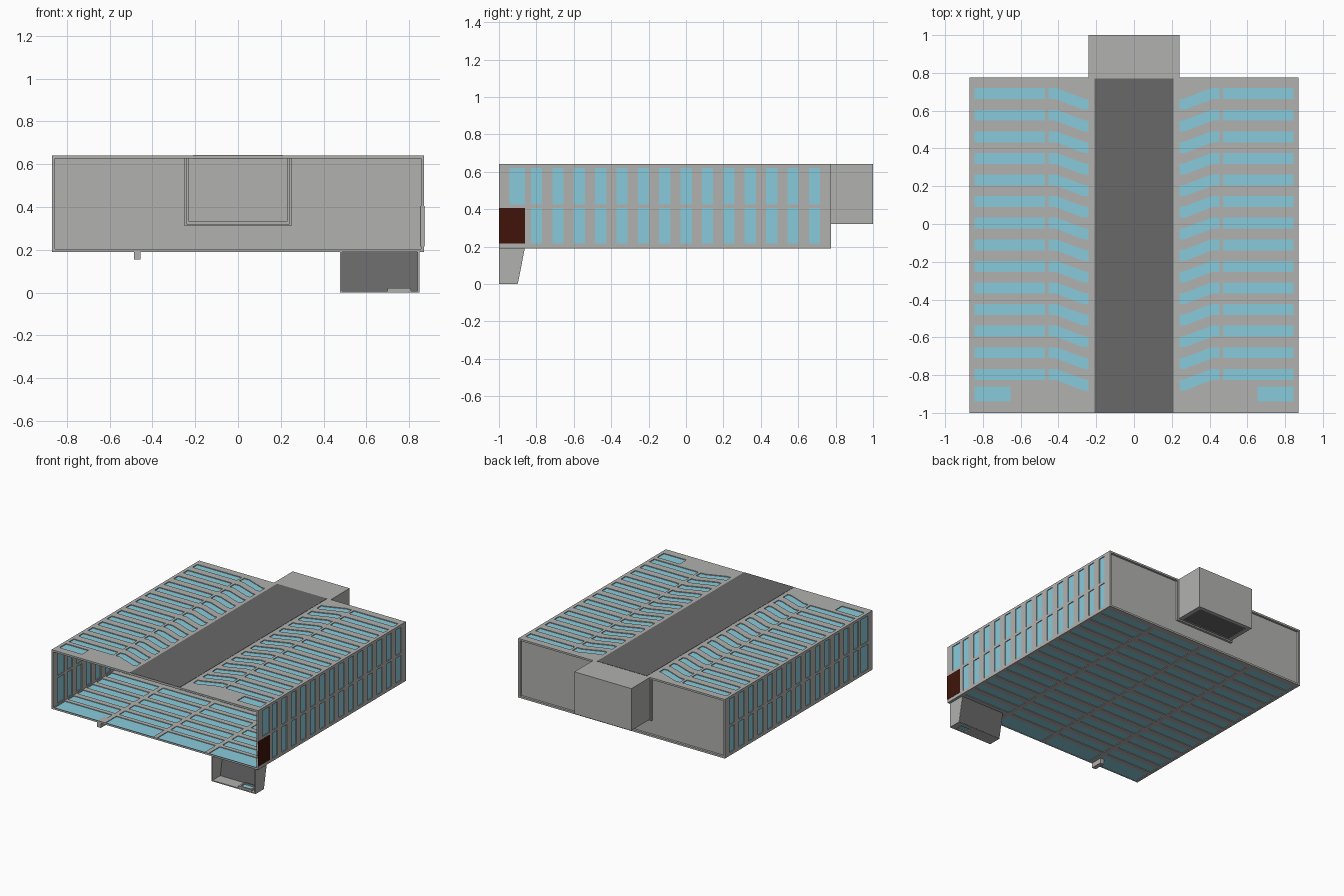
import bpy
from mathutils import Matrix

if "Cube" in bpy.data.objects:
    bpy.data.objects.remove(bpy.data.objects["Cube"])


def material(name, rgb):
    m = bpy.data.materials.new(name)
    m.diffuse_color = (*rgb, 1)
    m.use_nodes = True
    m.node_tree.nodes["Principled BSDF"].inputs["Base Color"].default_value = m.diffuse_color
    return m


GREY = material("light grey", (0.44, 0.44, 0.43))
DARK = material("dark grey", (0.14, 0.14, 0.14))
BLUE = material("glass blue", (0.25, 0.60, 0.71))
BROWN = material("dark brown", (0.05, 0.007, 0.003))

# Orientation of a flat profile: local (u, v, thickness) to world axes
FLAT = Matrix.Identity(4)                                              # u=x v=y
SIDE = Matrix(((0, 0, 1, 0), (1, 0, 0, 0), (0, 1, 0, 0), (0, 0, 0, 1)))  # u=y v=z
BACK = Matrix(((1, 0, 0, 0), (0, 0, -1, 0), (0, 1, 0, 0), (0, 0, 0, 1)))  # u=x v=z


def rect(u0, u1, v0, v1):
    return [(u0, v0), (u1, v0), (u1, v1), (u0, v1)]


def panel(name, loops, lo, hi, axes, mat):
    """Plate cut from a profile (first loop) with holes (other loops)."""
    cu = bpy.data.curves.new(name, 'CURVE')
    cu.dimensions = '2D'
    cu.fill_mode = 'BOTH'
    cu.extrude = (hi - lo) / 2
    for loop in loops:
        sp = cu.splines.new('POLY')
        sp.points.add(len(loop) - 1)
        for p, (u, v) in zip(sp.points, loop):
            p.co = (u, v, 0, 1)
        sp.use_cyclic_u = True
    tmp = bpy.data.objects.new("tmp", cu)
    bpy.context.collection.objects.link(tmp)
    dg = bpy.context.evaluated_depsgraph_get()
    me = bpy.data.meshes.new_from_object(tmp.evaluated_get(dg))
    bpy.data.objects.remove(tmp)
    shift = (lo + hi) / 2 * (-1 if axes is BACK else 1)
    me.transform(axes @ Matrix.Translation((0, 0, shift)))
    me.materials.clear()
    me.materials.append(mat)
    for f in me.polygons:
        f.material_index = 0
        f.use_smooth = False
    ob = bpy.data.objects.new(name, me)
    bpy.context.collection.objects.link(ob)
    return ob


def box(name, x, y, z, mat):
    return panel(name, [rect(*x, *y)], *z, FLAT, mat)


def mirror(loop):
    return [(-u, v) for u, v in reversed(loop)]


T = 0.014                                     # plate thickness
W, Y0, Y1, Z0, Z1 = 0.87, -1.0, 0.775, 0.19, 0.64
ROWS = [0.69 - 0.1143 * i for i in range(14)]  # window rows along y

# Roof with straight and bent skylights
outline = [(-W, Y0), (W, Y0), (W, Y1), (0.24, Y1), (0.24, 1),
           (-0.24, 1), (-0.24, Y1), (-W, Y1)]
half = [rect(0.655, 0.845, -0.94, -0.86)]
for y in ROWS:
    a, b = y - 0.029, y + 0.029
    half.append(rect(0.472, 0.845, a, b))
    half.append([(0.24, a - 0.056), (0.27, a - 0.056), (0.415, a), (0.452, a),
                 (0.452, b), (0.41, b), (0.262, b - 0.056), (0.24, b - 0.056)])
panel("roof", [outline] + half + [mirror(h) for h in half], Z1 - T, Z1, FLAT, GREY)
box("roof_strip", (-0.21, 0.21), (-0.999, 0.77), (Z1 - T - 0.002, Z1 + 0.002), DARK)
for s, x in (("left", (-0.85, -0.235)), ("right", (0.235, 0.85))):
    box(s + "_roof_glass", x, (-0.95, 0.73), (Z1 - 0.009, Z1 - 0.006), BLUE)

# Side walls with two rows of windows
holes = []
for z in ((0.215, 0.405), (0.425, 0.62)):
    holes.append(rect(-0.945, -0.862, *z))
    holes += [rect(y - 0.03 - 0.003, y + 0.03 - 0.003, *z) for y in ROWS]
for s, lo in (("left", -W), ("right", W - T)):
    panel(s + "_wall", [rect(Y0, Y1, Z0, Z1)] + holes, lo, lo + T, SIDE, GREY)
    panel(s + "_wall_glass", [rect(-0.95, 0.73, 0.21, 0.622)],
          lo + 0.0055, lo + 0.0085, SIDE, BLUE)
panel("door", [rect(-1, -0.862, 0.215, 0.405)], W - T - 0.002, W + 0.002, SIDE, BROWN)

# Floor grid of four glazed columns, open towards the front
cols = [(-0.85, -0.452), (-0.418, -0.016), (0.016, 0.418), (0.452, 0.85)]
cells = []
for c in cols:
    cells.append(rect(*c, -0.997, -0.865))
    cells += [rect(*c, y - 0.036, y + 0.036) for y in ROWS]
panel("floor", [rect(-W, W, Y0, Y1)] + cells, Z0, Z0 + T, FLAT, GREY)
box("floor_glass", (-0.855, 0.855), (-0.999, 0.74), (Z0 + 0.005, Z0 + 0.009), BLUE)

# Recessed back wall, notched around the rear bay, with a raised collar
U = [(-0.86, 0.2), (0.86, 0.2), (0.86, 0.63), (0.24, 0.63),
     (0.24, 0.32), (-0.24, 0.32), (-0.24, 0.63), (-0.86, 0.63)]
panel("back_wall", [U], 0.748, 0.758, BACK, GREY)
collar = [(-0.25, 0.63), (-0.25, 0.31), (0.25, 0.31), (0.25, 0.63),
          (0.24, 0.63), (0.24, 0.32), (-0.24, 0.32), (-0.24, 0.63)]
panel("bay_collar", [collar], 0.74, Y1, BACK, GREY)

# Rear bay
for s, lo in (("left", -0.24), ("right", 0.23)):
    panel("bay_" + s, [rect(0.755, 1, 0.32, Z1)], lo, lo + 0.01, SIDE, GREY)
panel("bay_back", [rect(-0.24, 0.24, 0.32, Z1)], 0.99, 1.0, BACK, GREY)
panel("bay_floor_frame", [rect(-0.24, 0.24, 0.755, 1), rect(-0.21, 0.21, 0.785, 0.975)],
      0.32, 0.332, FLAT, GREY)
box("bay_floor", (-0.22, 0.22), (0.78, 0.98), (0.324, 0.328), DARK)

# Hanging step well below the door
prof = [(-1, 0), (-0.9, 0), (-0.862, 0.195), (-1, 0.195)]
for s, lo in (("left", 0.478), ("right", 0.84)):
    panel("step_side_" + s, [prof], lo, lo + 0.008, SIDE, GREY)
panel("step_back", [[(-0.908, 0.002), (-0.899, 0.002), (-0.861, 0.195), (-0.87, 0.195)]],
      0.481, 0.845, SIDE, DARK)
lens = rect(0.712, 0.798, -0.985, -0.935)
panel("step_tread", [rect(0.48, 0.846, -1, -0.9), lens], 0, 0.008, FLAT, GREY)
panel("step_lamp_frame", [rect(0.70, 0.81, -0.997, -0.923), lens], 0.006, 0.022, FLAT, GREY)
box("step_lamp_glass", (0.708, 0.802), (-0.989, -0.931), (0.009, 0.013), BLUE)

# Small bracket under the front edge
box("front_bracket", (-0.487, -0.455), (-1, -0.91), (0.155, 0.2), GREY)
